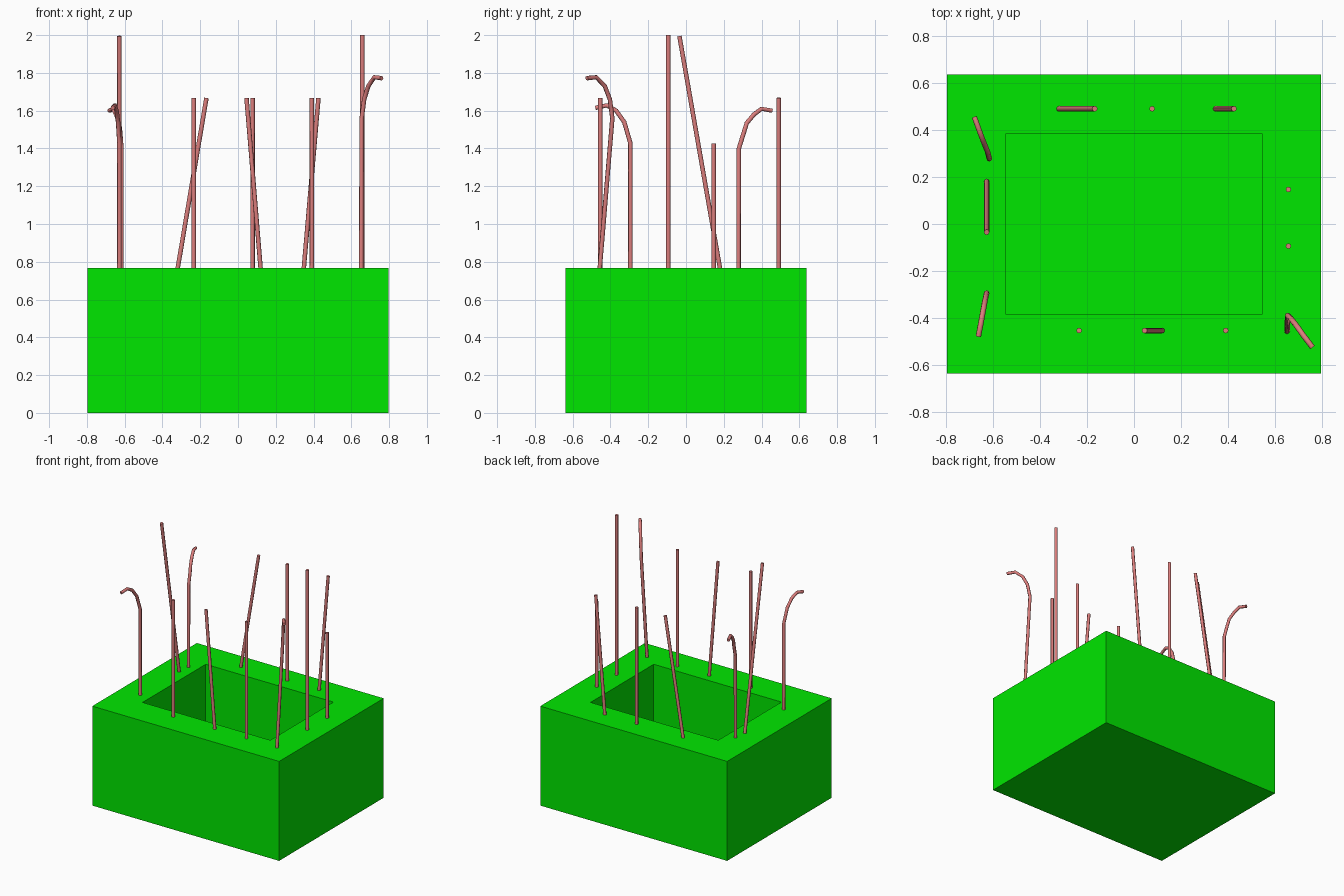
import bpy, bmesh
from mathutils import Vector

if "Cube" in bpy.data.objects:
    bpy.data.objects.remove(bpy.data.objects["Cube"], do_unlink=True)


def make_material(name, rgb):
    mat = bpy.data.materials.new(name)
    mat.use_nodes = True
    mat.diffuse_color = (*rgb, 1)
    mat.node_tree.nodes["Principled BSDF"].inputs["Base Color"].default_value = (*rgb, 1)
    return mat


green = make_material("bright green", (0.0, 0.8, 0.0))
pink = make_material("dusty pink", (0.72, 0.21, 0.205))

TOP = 0.767
ROOT = TOP - 0.03      # rods are sunk a little into the rim
RADIUS = 0.0118


# Open box: a block whose top is inset evenly and pushed down
def make_box():
    bm = bmesh.new()
    bmesh.ops.create_cube(bm, size=1)
    for v in bm.verts:
        v.co = Vector((v.co.x * 1.594, v.co.y * 1.274, (v.co.z + 0.5) * TOP))
    top = max(bm.faces, key=lambda f: f.calc_center_median().z)
    bmesh.ops.inset_region(bm, faces=[top], thickness=0.252, use_even_offset=True)
    floor = bmesh.ops.extrude_discrete_faces(bm, faces=[top])["faces"][0]
    bmesh.ops.translate(bm, verts=floor.verts, vec=(0, 0, -0.6))
    bmesh.ops.recalc_face_normals(bm, faces=bm.faces)
    mesh = bpy.data.meshes.new("box")
    bm.to_mesh(mesh)
    bm.free()
    mesh.materials.append(green)
    bpy.context.collection.objects.link(bpy.data.objects.new("box", mesh))


# Round rod following a path
def make_rod(name, points):
    curve = bpy.data.curves.new(name, "CURVE")
    curve.dimensions = "3D"
    curve.bevel_depth = RADIUS
    curve.bevel_resolution = 2
    curve.use_fill_caps = True
    spline = curve.splines.new("POLY")
    spline.points.add(len(points) - 1)
    for p, co in zip(spline.points, points):
        p.co = (*co, 1)
    curve.materials.append(pink)
    bpy.context.collection.objects.link(bpy.data.objects.new(name, curve))


make_box()

# Front and back rows: base x, tip x
for side, y, row in (("front", -0.454, ((-0.234, -0.234), (0.122, 0.045), (0.391, 0.391))),
                     ("back", 0.491, ((-0.324, -0.167), (0.077, 0.077), (0.346, 0.426)))):
    for i, (base, tip) in enumerate(row):
        make_rod(f"{side}_rod_{i + 1}", [(base, y, ROOT), (tip, y, 1.667)])

# Straight rods on the two sides
make_rod("left_short_rod", [(0.658, 0.147, ROOT), (0.658, 0.147, 1.425)])
make_rod("left_tall_rod", [(0.658, -0.094, ROOT), (0.658, -0.094, 2.0)])
make_rod("right_leaning_rod", [(-0.628, 0.185, ROOT), (-0.628, -0.035, 1.995)])

# Rods with drooping tips
make_rod("left_hooked_rod", [
    (0.652, -0.459, ROOT), (0.655, -0.39, 1.56), (0.668, -0.403, 1.66),
    (0.69, -0.43, 1.73), (0.722, -0.475, 1.777), (0.76, -0.525, 1.772)])
make_rod("right_front_hooked_rod", [
    (-0.628, -0.294, ROOT), (-0.628, -0.295, 1.43), (-0.635, -0.327, 1.54),
    (-0.643, -0.37, 1.6), (-0.652, -0.42, 1.628), (-0.663, -0.478, 1.615)])
make_rod("right_back_hooked_rod", [
    (-0.617, 0.278, ROOT), (-0.617, 0.28, 1.4), (-0.624, 0.308, 1.49),
    (-0.63, 0.322, 1.535), (-0.645, 0.36, 1.58), (-0.66, 0.4, 1.61), (-0.68, 0.455, 1.6)])
